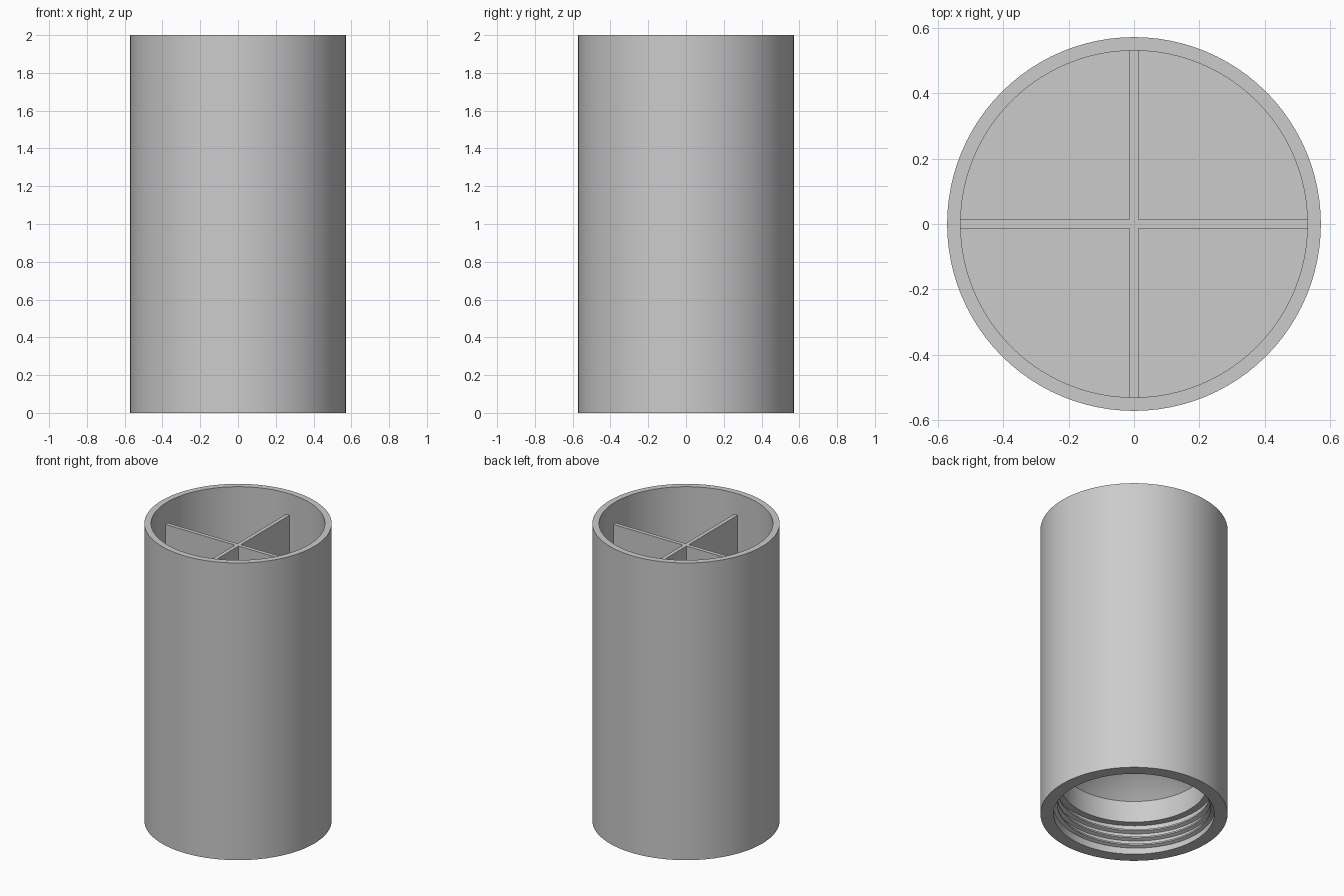
import bpy
import bmesh
import math

SEGMENTS = 96

cube = bpy.data.objects.get("Cube")
if cube:
    bpy.data.objects.remove(cube, do_unlink=True)

# Single plain grey
GREY = (0.6, 0.6, 0.6, 1.0)
grey = bpy.data.materials.new("plain grey")
grey.diffuse_color = GREY
grey.use_nodes = True
grey.node_tree.nodes["Principled BSDF"].inputs["Base Color"].default_value = GREY


def finish(bm, name, smooth=True):
    bmesh.ops.recalc_face_normals(bm, faces=bm.faces[:])
    mesh = bpy.data.meshes.new(name)
    bm.to_mesh(mesh)
    bm.free()
    mesh.materials.append(grey)
    obj = bpy.data.objects.new(name, mesh)
    bpy.context.collection.objects.link(obj)
    if smooth:
        bpy.ops.object.select_all(action="DESELECT")
        obj.select_set(True)
        bpy.context.view_layer.objects.active = obj
        bpy.ops.object.shade_smooth_by_angle(angle=math.radians(30))
    return obj


def revolve(name, profile):
    bm = bmesh.new()
    verts = [bm.verts.new((r, 0, z)) for r, z in profile]
    edges = [bm.edges.new(pair) for pair in zip(verts, verts[1:])]
    bmesh.ops.spin(bm, geom=verts + edges, cent=(0, 0, 0), axis=(0, 0, 1),
                   angle=math.tau, steps=SEGMENTS, use_duplicate=False)
    bmesh.ops.remove_doubles(bm, verts=bm.verts[:], dist=0.0002)
    return finish(bm, name)


# Tube body: conical socket ceiling, neck, threaded recess, outer wall, cup floor
OUTER, INNER, FLOOR = 0.571, 0.53, 0.83
NECK, RECESS, LEDGE = 0.445, 0.49, 0.2
revolve("tube_body", [
    (0, 0.79), (NECK, 0.345), (NECK, LEDGE), (RECESS, LEDGE), (RECESS, 0),
    (OUTER, 0), (OUTER, 2), (INNER, 2), (INNER, FLOOR), (0, FLOOR)])

# Cross divider, extruded from a plus-shaped outline
HALF, REACH, TOP = 0.013, 0.545, 1.856
bm = bmesh.new()
outline = []
for quarter in range(4):
    c, s = ((1, 0), (0, 1), (-1, 0), (0, -1))[quarter]
    for x, y in ((REACH, -HALF), (REACH, HALF), (HALF, HALF)):
        outline.append(bm.verts.new((c * x - s * y, s * x + c * y, FLOOR - 0.01)))
base = bm.faces.new(outline)
lifted = bmesh.ops.extrude_face_region(bm, geom=[base], use_keep_orig=True)
for v in lifted["geom"]:
    if isinstance(v, bmesh.types.BMVert):
        v.co.z = TOP
finish(bm, "cross_divider", smooth=False)

# Helical internal thread, swept from a tapered ridge section
PITCH, TURNS, START = 0.05, 3, 0.025
section = ((RECESS + 0.005, -0.016), (0.467, -0.005), (0.467, 0.005),
           (RECESS + 0.005, 0.016))
bm = bmesh.new()
rings = []
for i in range(TURNS * SEGMENTS + 1):
    a = math.tau * i / SEGMENTS
    lift = START + PITCH * i / SEGMENTS
    rings.append([bm.verts.new((r * math.cos(a), r * math.sin(a), lift + z))
                  for r, z in section])
for low, high in zip(rings, rings[1:]):
    for k in range(4):
        n = (k + 1) % 4
        bm.faces.new((low[k], low[n], high[n], high[k]))
bm.faces.new(rings[0])
bm.faces.new(rings[-1])
finish(bm, "socket_thread")
